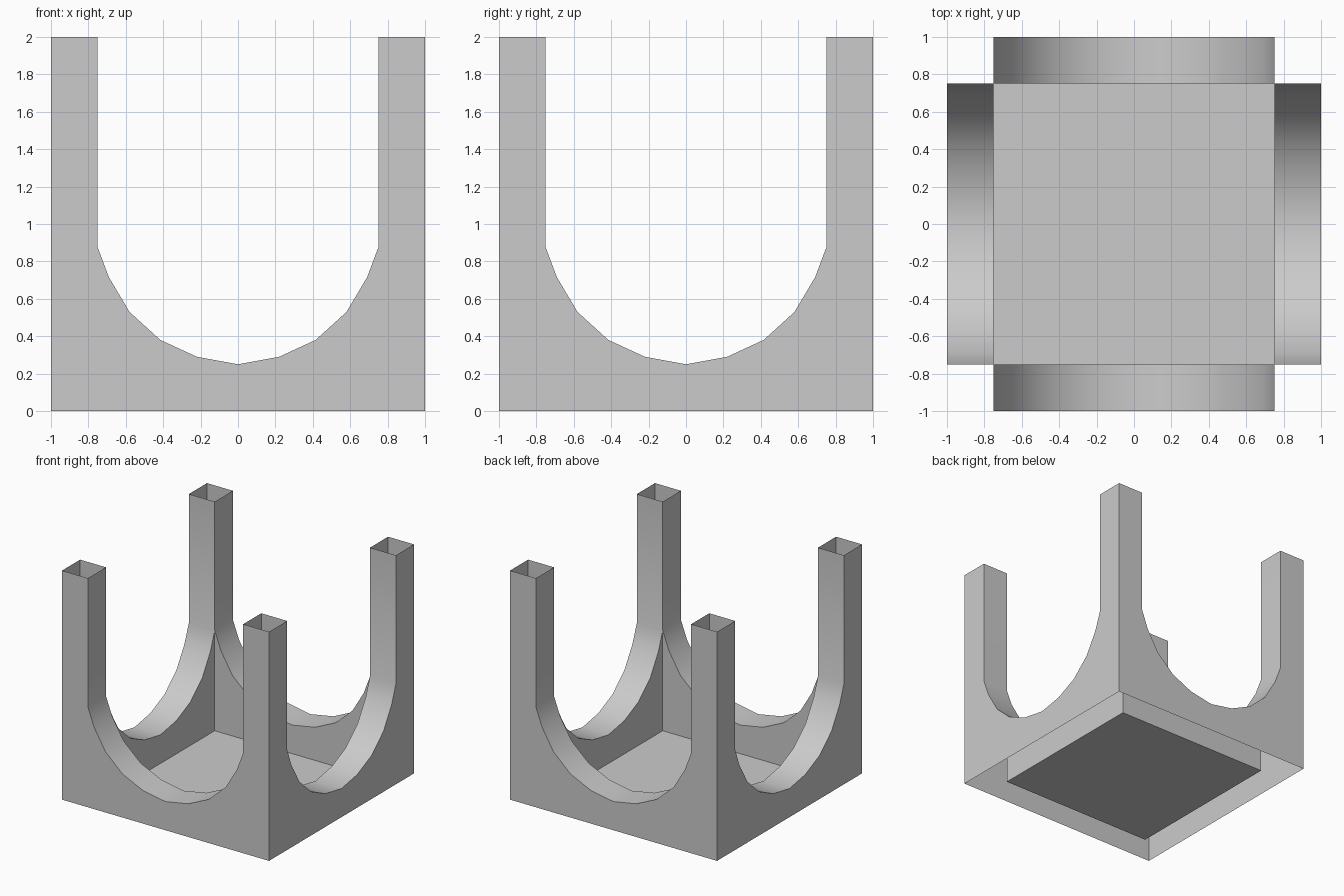
import bpy
from mathutils import Matrix, Vector
from math import pi

if "Cube" in bpy.data.objects:
    bpy.data.objects.remove(bpy.data.objects["Cube"])

OUT, IN, TOP = 1.0, 0.75, 2.0

# arch profile (x, z) from the centre to the post, then mirrored
half = [(0, 0.25), (0.22, 0.29), (0.415, 0.38), (0.58, 0.53), (0.69, 0.715), (IN, 0.875)]
arch = [(-x, z) for x, z in reversed(half[1:])] + half


def make(name, verts, faces, smooth=False):
    me = bpy.data.meshes.new(name)
    me.from_pydata(verts, [], faces)
    me.polygons.foreach_set("use_smooth", [smooth] * len(faces))
    me.update()
    ob = bpy.data.objects.new(name, me)
    bpy.context.collection.objects.link(ob)
    return ob


def four_sides(name, verts, faces, smooth=False):
    """Repeat a front-side part around the z axis."""
    all_v, all_f = [], []
    for k in range(4):
        rot = Matrix.Rotation(k * pi / 2, 3, 'Z')
        n = len(all_v)
        all_v += [tuple(rot @ Vector(v)) for v in verts]
        all_f += [[i + n for i in f] for f in faces]
    return make(name, all_v, all_f, smooth)


# outer walls: U-shaped sheets running up into the posts
outline = ([(-OUT, 0), (OUT, 0), (OUT, TOP), (IN, TOP)]
           + arch[::-1] + [(-IN, TOP), (-OUT, TOP)])
four_sides("outer_walls", [(x, -OUT, z) for x, z in outline], [range(len(outline))])

# inner walls: below the arch only, facing the interior
outline = [(-IN, 0)] + arch + [(IN, 0)]
four_sides("inner_walls", [(x, -IN, z) for x, z in outline], [range(len(outline))])

# arch reveals: smooth strip joining both skins, continuing up the posts
path = [(-IN, TOP)] + arch + [(IN, TOP)]
n = len(path)
verts = [(x, -OUT, z) for x, z in path] + [(x, -IN, z) for x, z in path]
four_sides("arch_reveals", verts,
           [(i, i + 1, n + i + 1, n + i) for i in range(n - 1)], smooth=True)

# floor panel, leaving the hollow between the skins open below
make("floor", [(-IN, -IN, 0), (IN, -IN, 0), (IN, IN, 0), (-IN, IN, 0)], [(0, 1, 2, 3)])
